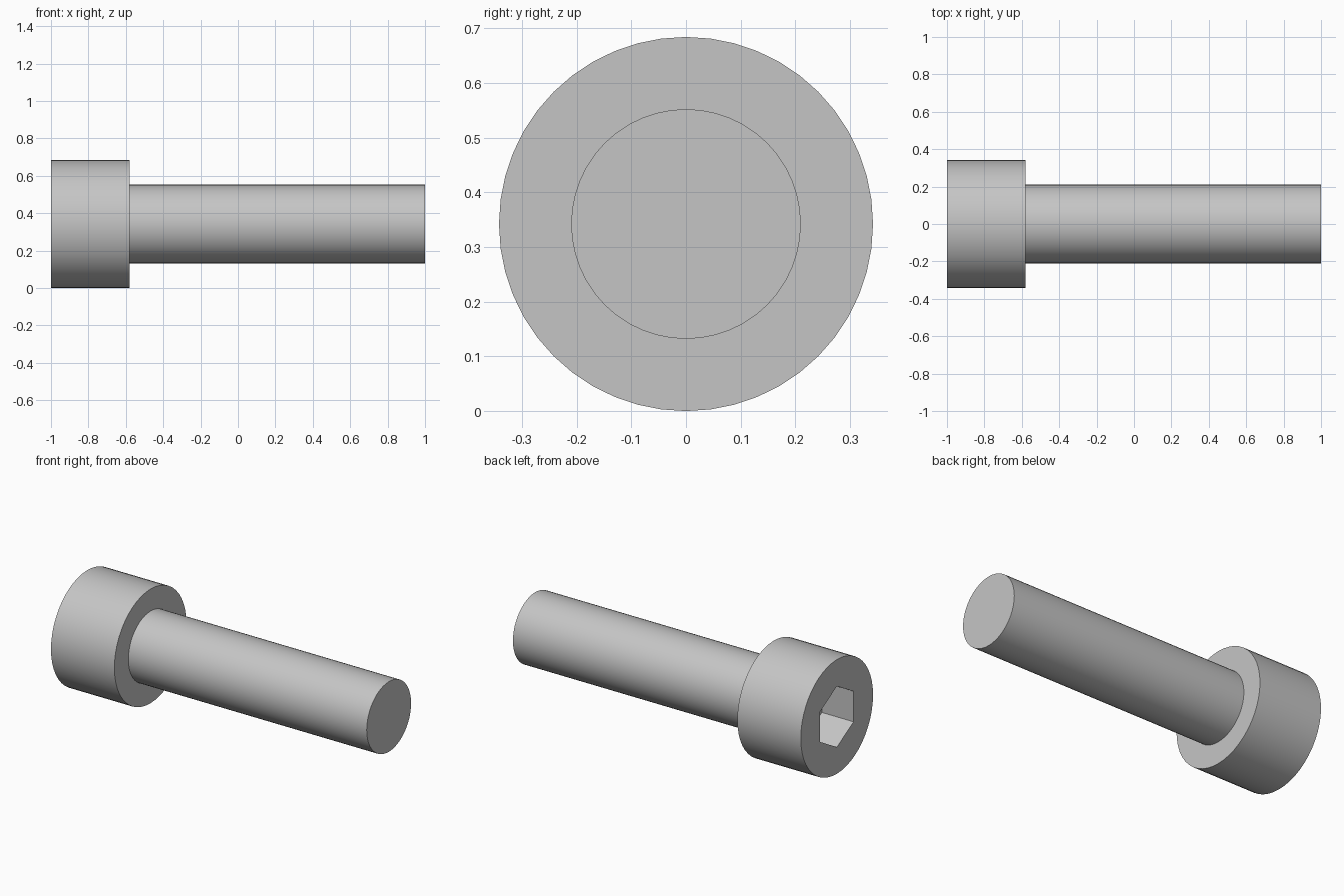
import bpy
import bmesh
from math import cos, pi, sin, radians

cube = bpy.data.objects.get("Cube")
if cube:
    bpy.data.objects.remove(cube, do_unlink=True)

SEGMENTS = 48
HEAD_R, SHANK_R = 0.342, 0.21
HEX_APOTHEM, HEX_DEPTH = 0.158, 0.21
SHOULDER_X = -0.58

steel = bpy.data.materials.new("light grey steel")
steel.use_nodes = True
grey = (0.56, 0.56, 0.56, 1)
steel.diffuse_color = grey
steel.node_tree.nodes["Principled BSDF"].inputs["Base Color"].default_value = grey


def circle(radius):
    return lambda a: radius


def hexagon(a):
    # Corners point straight up and down, flats face the sides
    return HEX_APOTHEM / cos((a + pi / 6) % (pi / 3) - pi / 6)


def ring(bm, x, outline):
    verts = []
    for i in range(SEGMENTS):
        a = 2 * pi * i / SEGMENTS
        r = outline(a)
        verts.append(bm.verts.new((x, r * cos(a), HEAD_R + r * sin(a))))
    return verts


# Sections from the socket floor, out over the head and along the shank
sections = [
    (-1 + HEX_DEPTH, hexagon),
    (-1, hexagon),
    (-1, circle(HEAD_R)),
    (SHOULDER_X, circle(HEAD_R)),
    (SHOULDER_X, circle(SHANK_R)),
    (1, circle(SHANK_R)),
]

bm = bmesh.new()
rings = [ring(bm, x, outline) for x, outline in sections]
for a, b in zip(rings, rings[1:]):
    for i in range(SEGMENTS):
        j = (i + 1) % SEGMENTS
        bm.faces.new((a[i], a[j], b[j], b[i]))

# Socket floor and shank tip
bm.faces.new(rings[0])
bm.faces.new(rings[-1])
bmesh.ops.recalc_face_normals(bm, faces=bm.faces)

mesh = bpy.data.meshes.new("socket_head_bolt")
bm.to_mesh(mesh)
bm.free()
mesh.materials.append(steel)
bolt = bpy.data.objects.new("socket_head_bolt", mesh)
bpy.context.collection.objects.link(bolt)

# Smooth round sides, crisp rims and socket corners
bpy.ops.object.select_all(action="DESELECT")
bolt.select_set(True)
bpy.context.view_layer.objects.active = bolt
bpy.ops.object.shade_smooth_by_angle(angle=radians(30))
